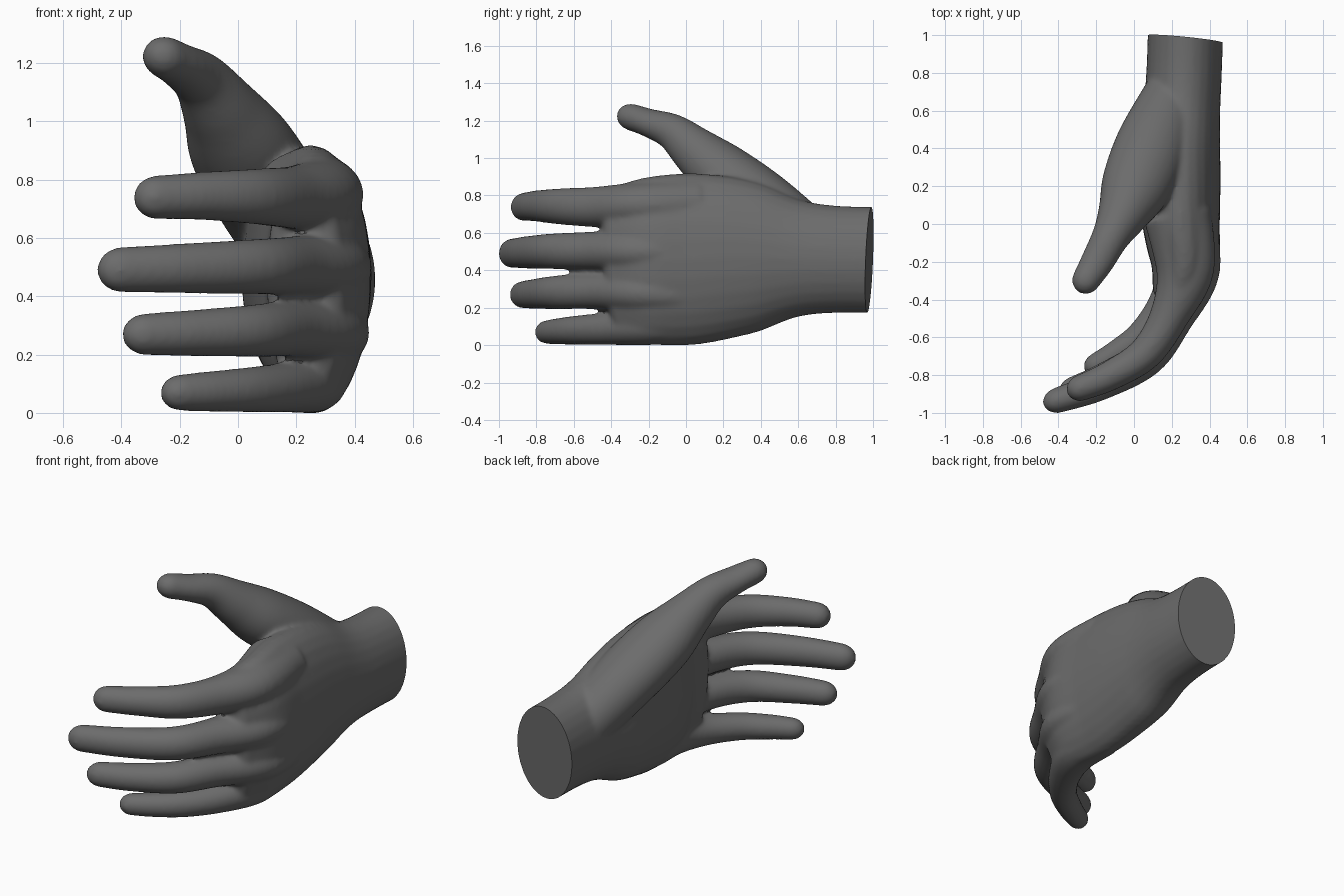
import bpy, bmesh, math
from mathutils import Vector

if "Cube" in bpy.data.objects:
    bpy.data.objects.remove(bpy.data.objects["Cube"])

bm = bmesh.new()
SEG = 28


def spline(a, b, c, d, t):
    """Catmull-Rom blend of four stations."""
    return [0.5 * (2 * q + (r - p) * t + (2 * p - 5 * q + 4 * r - s) * t * t
                   + (3 * q - p - 3 * r + s) * t ** 3) for p, q, r, s in zip(a, b, c, d)]


def limb(stations, tip):
    """Loft ellipses along stations (x, y, z, side radius, upright radius), rounded at the far end."""
    st = [stations[0]] + stations + [stations[-1]]
    path = [spline(*st[i:i + 4], k / 6) for i in range(len(stations) - 1) for k in range(6)]
    path.append(list(stations[-1]))
    end = (Vector(path[-1][:3]) - Vector(path[-2][:3])).normalized()
    for k in range(1, 6):
        a = k / 5 * math.radians(82)
        p = Vector(stations[-1][:3]) + end * tip * math.sin(a)
        path.append([*p, stations[-1][3] * math.cos(a), stations[-1][4] * math.cos(a)])
    rings = []
    for i, p in enumerate(path):
        t = Vector(path[min(i + 1, len(path) - 1)][:3]) - Vector(path[max(i - 1, 0)][:3])
        t.normalize()
        side = t.cross(Vector((0, 0, 1))).normalized()
        up = side.cross(t)
        rings.append([bm.verts.new(Vector(p[:3]) + side * p[3] * math.cos(2 * math.pi * j / SEG)
                                   + up * p[4] * math.sin(2 * math.pi * j / SEG))
                      for j in range(SEG)])
    for r, s in zip(rings, rings[1:]):
        for j in range(SEG):
            k = (j + 1) % SEG
            bm.faces.new((r[j], r[k], s[k], s[j]))
    bm.faces.new(rings[0])
    bm.faces.new(rings[-1])


# wrist and palm
limb([(0.275, 1.08, 0.46, 0.20, 0.285), (0.265, 0.8, 0.465, 0.20, 0.287),
      (0.252, 0.6, 0.47, 0.205, 0.315), (0.235, 0.4, 0.475, 0.222, 0.395),
      (0.24, 0.2, 0.475, 0.218, 0.44), (0.25, 0.0, 0.465, 0.205, 0.46),
      (0.267, -0.2, 0.455, 0.182, 0.448), (0.235, -0.36, 0.445, 0.14, 0.41)], 0.08)

# thumb with its muscle
limb([(0.21, 0.68, 0.55, 0.16, 0.16), (0.10, 0.42, 0.76, 0.195, 0.17),
      (0.01, 0.2, 0.92, 0.185, 0.165), (-0.06, 0.05, 1.045, 0.135, 0.13),
      (-0.125, -0.07, 1.145, 0.10, 0.098), (-0.195, -0.2, 1.195, 0.088, 0.076),
      (-0.25, -0.29, 1.225, 0.076, 0.072)], 0.085)

# index finger
limb([(0.23, 0.05, 0.76, 0.18, 0.15), (0.27, -0.24, 0.755, 0.155, 0.125),
      (0.19, -0.48, 0.745, 0.105, 0.108), (0.065, -0.68, 0.748, 0.09, 0.096),
      (-0.12, -0.80, 0.75, 0.08, 0.083), (-0.28, -0.867, 0.745, 0.07, 0.075)], 0.08)

# middle finger
limb([(0.25, 0.0, 0.50, 0.18, 0.13), (0.295, -0.25, 0.505, 0.16, 0.12),
      (0.205, -0.50, 0.51, 0.108, 0.103), (0.07, -0.715, 0.508, 0.092, 0.095),
      (-0.18, -0.855, 0.502, 0.08, 0.086), (-0.40, -0.932, 0.497, 0.068, 0.078)], 0.085)

# ring finger
limb([(0.25, 0.0, 0.27, 0.18, 0.13), (0.29, -0.24, 0.285, 0.155, 0.118),
      (0.195, -0.48, 0.295, 0.105, 0.098), (0.06, -0.69, 0.288, 0.09, 0.09),
      (-0.15, -0.81, 0.28, 0.08, 0.08), (-0.315, -0.873, 0.276, 0.068, 0.072)], 0.085)

# little finger
limb([(0.24, 0.0, 0.14, 0.13, 0.12), (0.25, -0.22, 0.115, 0.12, 0.11),
      (0.17, -0.42, 0.095, 0.095, 0.088), (0.045, -0.585, 0.086, 0.08, 0.078),
      (-0.09, -0.685, 0.08, 0.072, 0.07), (-0.195, -0.743, 0.076, 0.063, 0.063)], 0.075)

bmesh.ops.recalc_face_normals(bm, faces=bm.faces)
mesh = bpy.data.meshes.new("hand")
bm.to_mesh(mesh)
bm.free()
hand = bpy.data.objects.new("hand", mesh)
bpy.context.collection.objects.link(hand)
bpy.context.view_layer.objects.active = hand
hand.select_set(True)

# fuse the limbs into one skin and soften the joins
remesh = hand.modifiers.new("fuse", "REMESH")
remesh.mode = "VOXEL"
remesh.voxel_size = 0.013
soften = hand.modifiers.new("soften", "SMOOTH")
soften.factor = 0.5
soften.iterations = 10
for m in ("fuse", "soften"):
    bpy.ops.object.modifier_apply(modifier=m)

# flat slanted cut across the wrist
bm = bmesh.new()
bm.from_mesh(hand.data)
cut = bmesh.ops.bisect_plane(bm, geom=bm.verts[:] + bm.edges[:] + bm.faces[:],
                             plane_co=(0.27, 0.98, 0.46), plane_no=(0.10, 1, -0.04),
                             clear_outer=True)
bmesh.ops.holes_fill(bm, edges=[e for e in bm.edges if e.is_boundary], sides=0)
bmesh.ops.recalc_face_normals(bm, faces=bm.faces)
# rest the hand on the floor
low = min(v.co.z for v in bm.verts)
bmesh.ops.translate(bm, verts=bm.verts, vec=(0, 0, -low))
bm.to_mesh(hand.data)
bm.free()

skin = bpy.data.materials.new("dark grey")
skin.diffuse_color = (0.15, 0.15, 0.15, 1)
skin.use_nodes = True
skin.node_tree.nodes["Principled BSDF"].inputs["Base Color"].default_value = skin.diffuse_color
hand.data.materials.clear()
hand.data.materials.append(skin)
bpy.ops.object.shade_smooth_by_angle(angle=math.radians(40))
